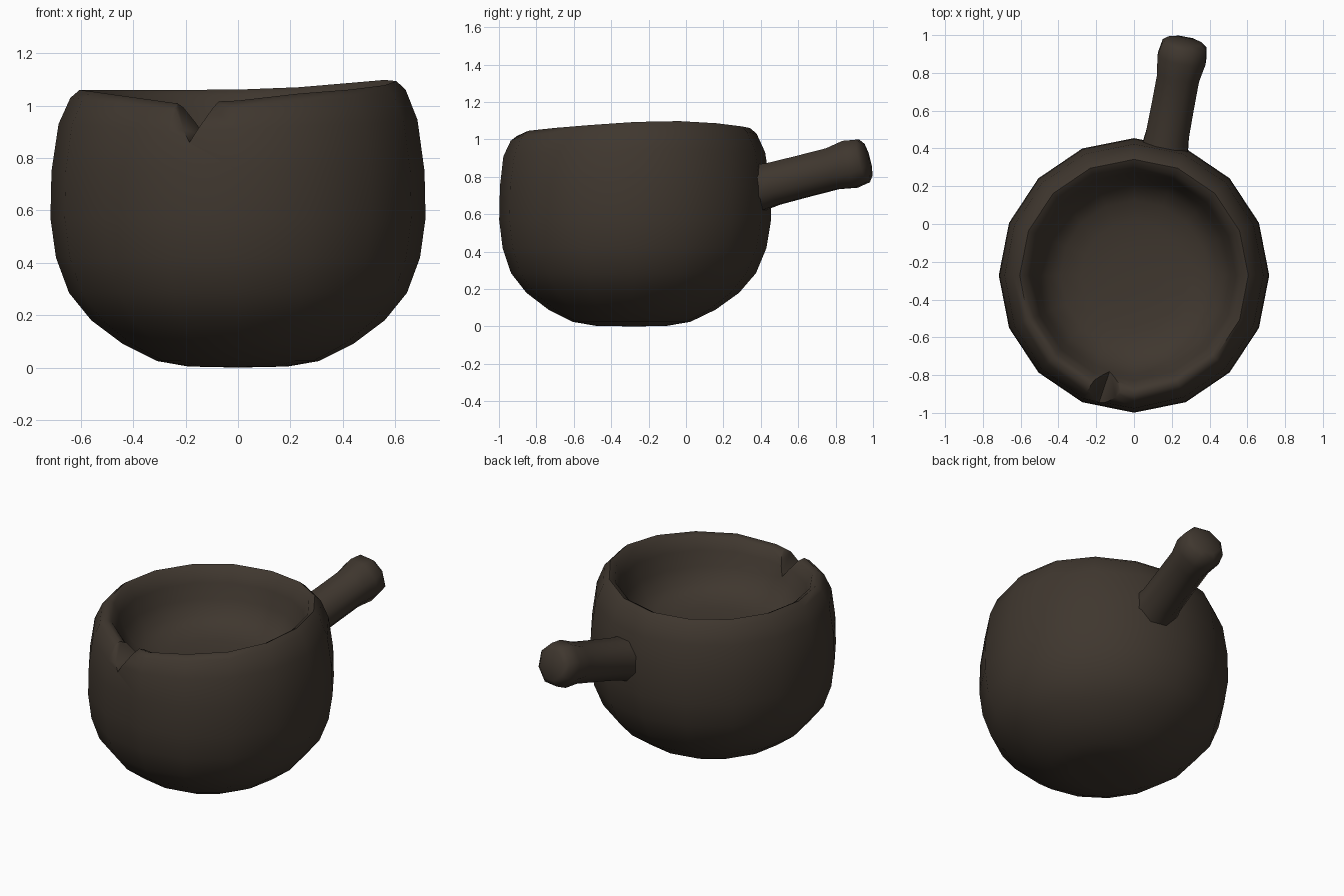
import bpy, bmesh, math
from mathutils import Vector

if "Cube" in bpy.data.objects:
    bpy.data.objects.remove(bpy.data.objects["Cube"])

clay = bpy.data.materials.new("dark brown clay")
clay.diffuse_color = (0.050, 0.038, 0.028, 1)
clay.use_nodes = True
clay.node_tree.nodes["Principled BSDF"].inputs["Base Color"].default_value = clay.diffuse_color


def finish(name, bm):
    bmesh.ops.recalc_face_normals(bm, faces=bm.faces)
    me = bpy.data.meshes.new(name)
    bm.to_mesh(me)
    bm.free()
    me.materials.append(clay)
    ob = bpy.data.objects.new(name, me)
    bpy.context.collection.objects.link(ob)
    return ob


def select(ob):
    bpy.ops.object.select_all(action='DESELECT')
    ob.select_set(True)
    bpy.context.view_layer.objects.active = ob


def skin(bm, rings):
    for a, b in zip(rings, rings[1:]):
        n = len(a)
        for i in range(n):
            bm.faces.new((a[i], a[(i + 1) % n], b[(i + 1) % n], b[i]))


def cap(bm, ring, co):
    c = bm.verts.new(co)
    for i in range(len(ring)):
        bm.faces.new((ring[i], ring[(i + 1) % len(ring)], c))


# Pot body: closed profile, outside wall, rim, then inside wall
CY, N = -0.272, 16
profile = [(0.19, 0.004), (0.31, 0.025), (0.44, 0.09), (0.56, 0.18),
           (0.645, 0.285), (0.695, 0.42), (0.716, 0.57), (0.712, 0.75),
           (0.685, 0.93), (0.64, 1.03), (0.605, 1.06), (0.57, 1.04), (0.54, 0.97),
           (0.51, 0.88), (0.465, 0.80), (0.39, 0.75), (0.28, 0.725), (0.14, 0.715)]
notch_dir = math.radians(254)
bm = bmesh.new()
rings = []
for r, z in profile:
    ring = []
    for i in range(N):
        a = 2 * math.pi * i / N
        # uneven hand-made rim: raised at right, dipping at the spout
        k = max(0, (z - 0.8) / 0.27)
        d = max(0, math.cos(a - notch_dir))
        bump = 0.04 * max(0, math.cos(a - 0.3)) ** 3 - 0.025 * d ** 3 - 0.03 * d ** 10
        bulge = 1 + 0.035 * k * d ** 6
        cy = CY - 0.02 * max(0, 1 - z / 0.5)
        ring.append(bm.verts.new((r * bulge * math.cos(a),
                                  cy + 1.015 * r * bulge * math.sin(a), z + k * bump)))
    rings.append(ring)
skin(bm, rings)
cap(bm, rings[0], (0, CY, 0))
cap(bm, rings[-1], (0, CY, 0.712))
pot = finish("pot_body", bm)

# Pouring notch: V-shaped cutter through the front rim
bm = bmesh.new()
rows = []
for y, dx, dz in ((-1.15, -0.06, -0.03), (-0.68, 0.10, 0.06)):
    rows.append([bm.verts.new((x + dx, y, z + dz)) for x, z in
                 ((-0.195, 0.85), (-0.075, 1.04), (-0.065, 1.3), (-0.28, 1.3), (-0.27, 0.98))])
skin(bm, rows)
for row in rows:
    bm.faces.new(row)
cutter = finish("notch_cutter", bm)
cutter.hide_render = True
mod = pot.modifiers.new("notch", 'BOOLEAN')
mod.operation = 'DIFFERENCE'
mod.solver = 'EXACT'
mod.object = cutter
select(pot)
bpy.ops.object.modifier_apply(modifier=mod.name)
bpy.data.objects.remove(cutter)

# Handle: tilted eight-sided rod with a slightly swollen end
start, end = Vector((0.16, 0.38, 0.74)), Vector((0.268, 0.958, 0.888))
axis = (end - start).normalized()
side = axis.cross(Vector((0, 0, 1))).normalized()
up = side.cross(axis)
bm = bmesh.new()
rings = []
for t, r in ((0, 0.135), (0.15, 0.124), (0.4, 0.122), (0.7, 0.122),
             (0.86, 0.14), (0.98, 0.127), (1.02, 0.095)):
    c = start.lerp(end, t)
    rings.append([bm.verts.new(c + r * (math.cos(a) * side + math.sin(a) * up))
                  for a in (math.pi * (i + 0.5) / 4 for i in range(8))])
skin(bm, rings)
cap(bm, rings[0], start)
cap(bm, rings[-1], start.lerp(end, 1.035))
handle = finish("handle", bm)

for ob in (pot, handle):
    select(ob)
    bpy.ops.object.shade_smooth_by_angle(angle=math.radians(70))
